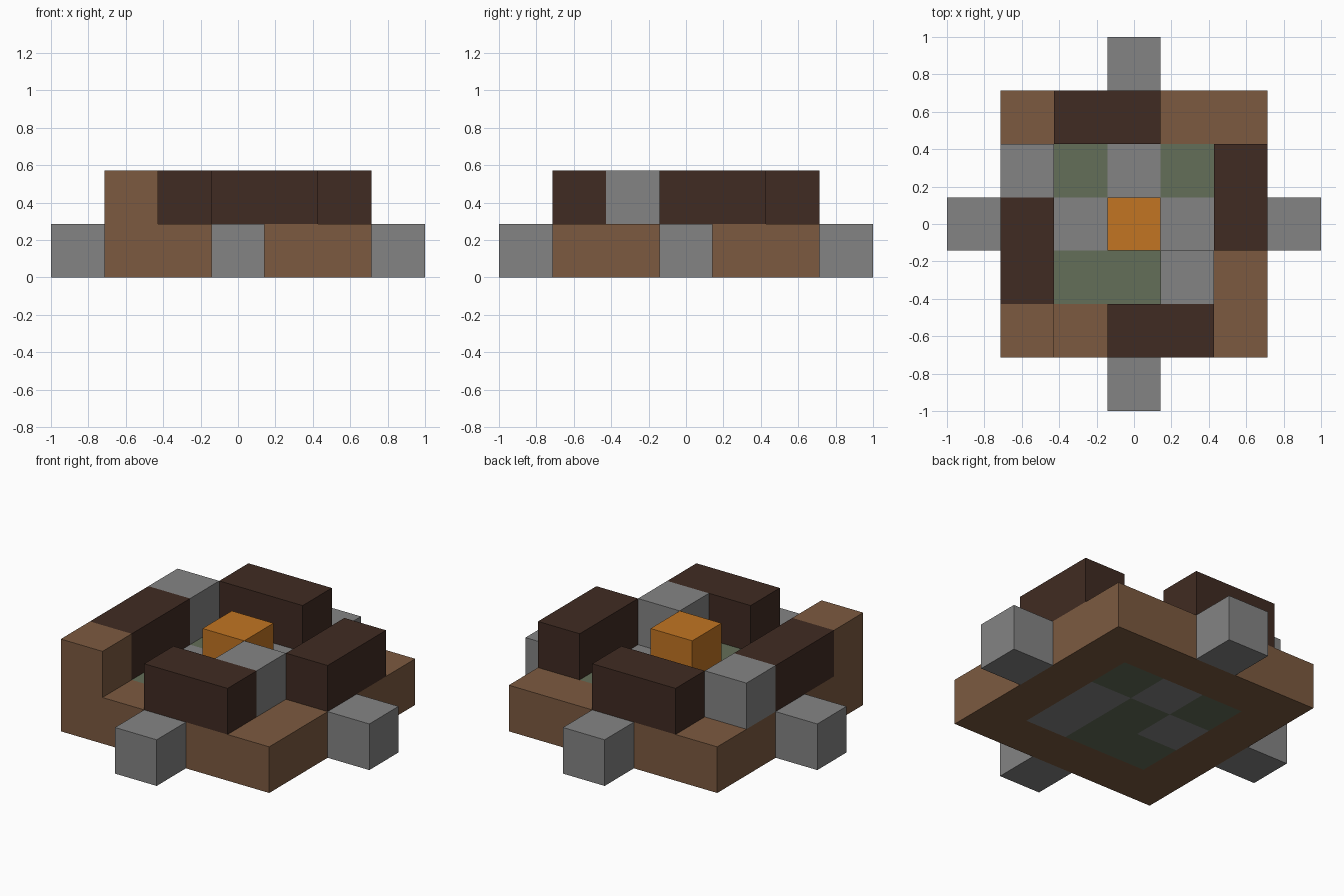
import bpy
import bmesh
from mathutils import Vector

CELL = 2 / 7  # seven blocks span the longest side

cube = bpy.data.objects.get("Cube")
if cube:
    bpy.data.objects.remove(cube, do_unlink=True)


def material(name, rgb):
    mat = bpy.data.materials.new(name)
    mat.use_nodes = True
    mat.diffuse_color = (*rgb, 1)
    bsdf = next(n for n in mat.node_tree.nodes if n.type == "BSDF_PRINCIPLED")
    bsdf.inputs["Base Color"].default_value = (*rgb, 1)
    return mat


wood = material("brown wood", (0.202, 0.102, 0.051))
bark = material("dark bark", (0.051, 0.024, 0.016))
stone = material("grey stone", (0.231, 0.231, 0.231))
moss = material("mossy green", (0.127, 0.156, 0.098))
glow = material("orange glow", (0.539, 0.178, 0.016))


def block(x, y, z, wide=1, deep=1):
    """Block cells starting at a grid position, with the centre cell at zero."""
    return {(x + i, y + j, z) for i in range(wide) for j in range(deep)}


# Lower layer: square frame, patterned floor and four steps
moss_cells = (block(-1, 1, 0) | block(1, 1, 0) | block(0, 0, 0)
              | block(-1, -1, 0, wide=2))
stone_cells = block(-1, -1, 0, 3, 3) - moss_cells
frame_cells = block(-2, -2, 0, 5, 5) - block(-1, -1, 0, 3, 3)

parts = {
    "base_frame": (wood, frame_cells),
    "moss_floor": (moss, moss_cells),
    "stone_floor": (stone, stone_cells),
    "front_step": (stone, block(0, -3, 0)),
    "back_step": (stone, block(0, 3, 0)),
    "left_step": (stone, block(3, 0, 0)),
    "right_step": (stone, block(-3, 0, 0)),
    # Upper layer: log walls, corner post, stones and central block
    "front_log": (bark, block(0, -2, 1, wide=2)),
    "back_log": (bark, block(-1, 2, 1, wide=2)),
    "left_log": (bark, block(2, 0, 1, deep=2)),
    "right_log": (bark, block(-2, -1, 1, deep=2)),
    "corner_post": (wood, block(-2, -2, 1)),
    "inner_stone": (stone, block(1, -1, 1)),
    "outer_stone": (stone, block(-2, 1, 1)),
    "centre_block": (glow, block(0, 0, 1)),
}
solid = set().union(*(cells for _, cells in parts.values()))


def build(name, mat, cells):
    """Join a part's blocks, leaving out faces buried against other blocks."""
    bm = bmesh.new()
    for cell in sorted(cells):
        centre = Vector(cell) + Vector((0, 0, 0.5))
        for axis in range(3):
            for side in (-1, 1):
                normal = Vector((0, 0, 0))
                normal[axis] = side
                if tuple(int(c + n) for c, n in zip(cell, normal)) in solid:
                    continue
                u = Vector((0, 0, 0))
                u[(axis + 1) % 3] = 0.5
                v = normal.cross(u)
                mid = centre + normal / 2
                corners = (mid - u - v, mid + u - v, mid + u + v, mid - u + v)
                bm.faces.new([bm.verts.new(p * CELL) for p in corners])
    bmesh.ops.remove_doubles(bm, verts=bm.verts, dist=CELL / 100)
    bmesh.ops.dissolve_limit(bm, angle_limit=0.01, verts=bm.verts,
                             edges=bm.edges)
    mesh = bpy.data.meshes.new(name)
    bm.to_mesh(mesh)
    bm.free()
    mesh.materials.append(mat)
    obj = bpy.data.objects.new(name, mesh)
    bpy.context.collection.objects.link(obj)


for part, (mat, cells) in parts.items():
    build(part, mat, cells)
